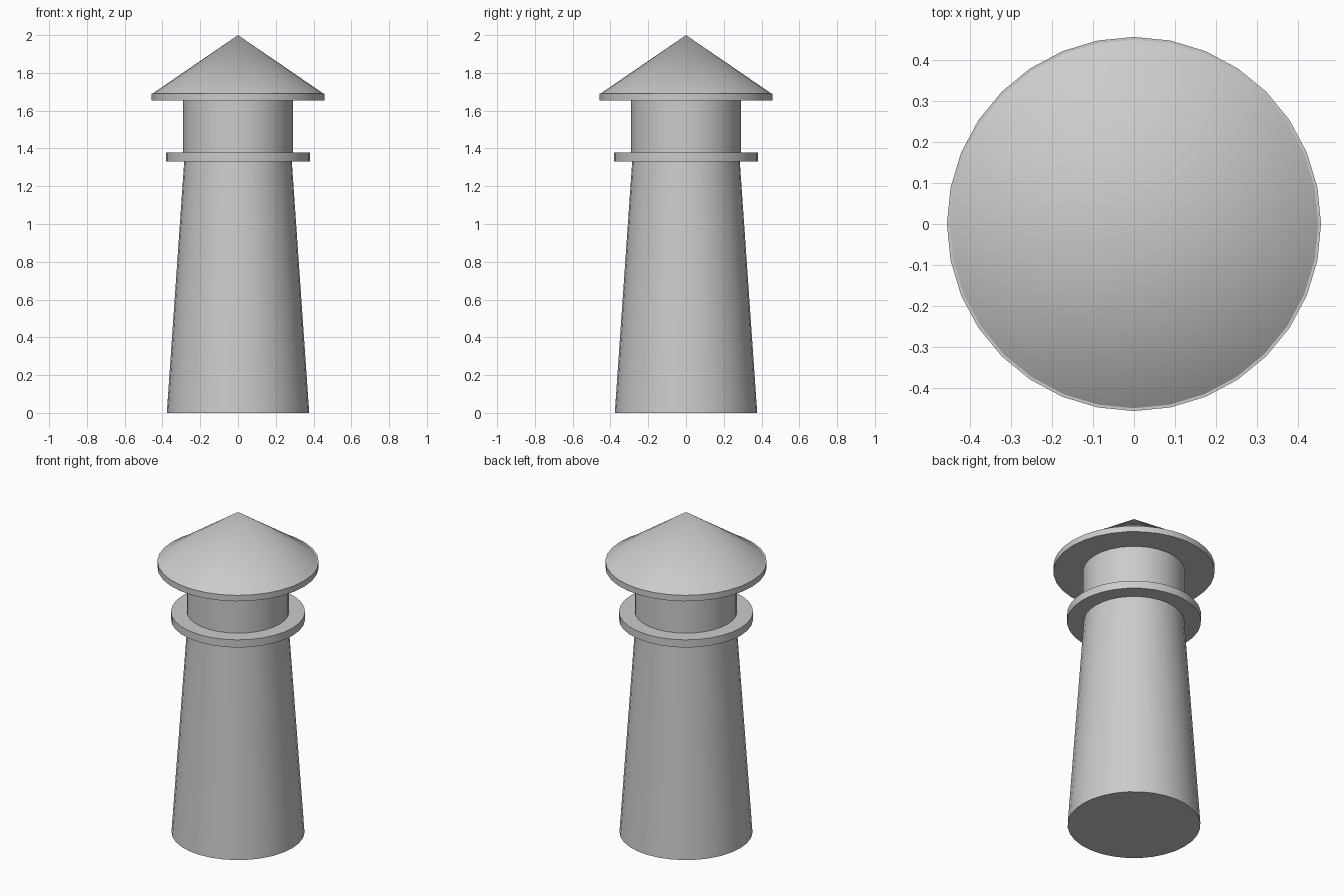
import bpy
from math import radians

if "Cube" in bpy.data.objects:
    bpy.data.objects.remove(bpy.data.objects["Cube"])

SIDES = 32


def frustum(name, r_bottom, r_top, z0, z1):
    """Smooth-sided round part standing between heights z0 and z1."""
    bpy.ops.mesh.primitive_cone_add(
        vertices=SIDES, radius1=r_bottom, radius2=r_top,
        depth=z1 - z0, location=(0, 0, (z0 + z1) / 2))
    obj = bpy.context.object
    obj.name = name
    bpy.ops.object.shade_smooth_by_angle(angle=radians(30))
    return obj


# Tapered tower
frustum("tower", 0.377, 0.285, 0.0, 1.33)

# Gallery ring around the tower top
frustum("gallery", 0.38, 0.38, 1.33, 1.378)

# Lantern room
frustum("lantern_room", 0.29, 0.29, 1.378, 1.655)

# Roof: thin eave disc with a cone on top
frustum("roof_eave", 0.457, 0.457, 1.655, 1.692)
frustum("roof_cone", 0.45, 0.0, 1.692, 2.0)
